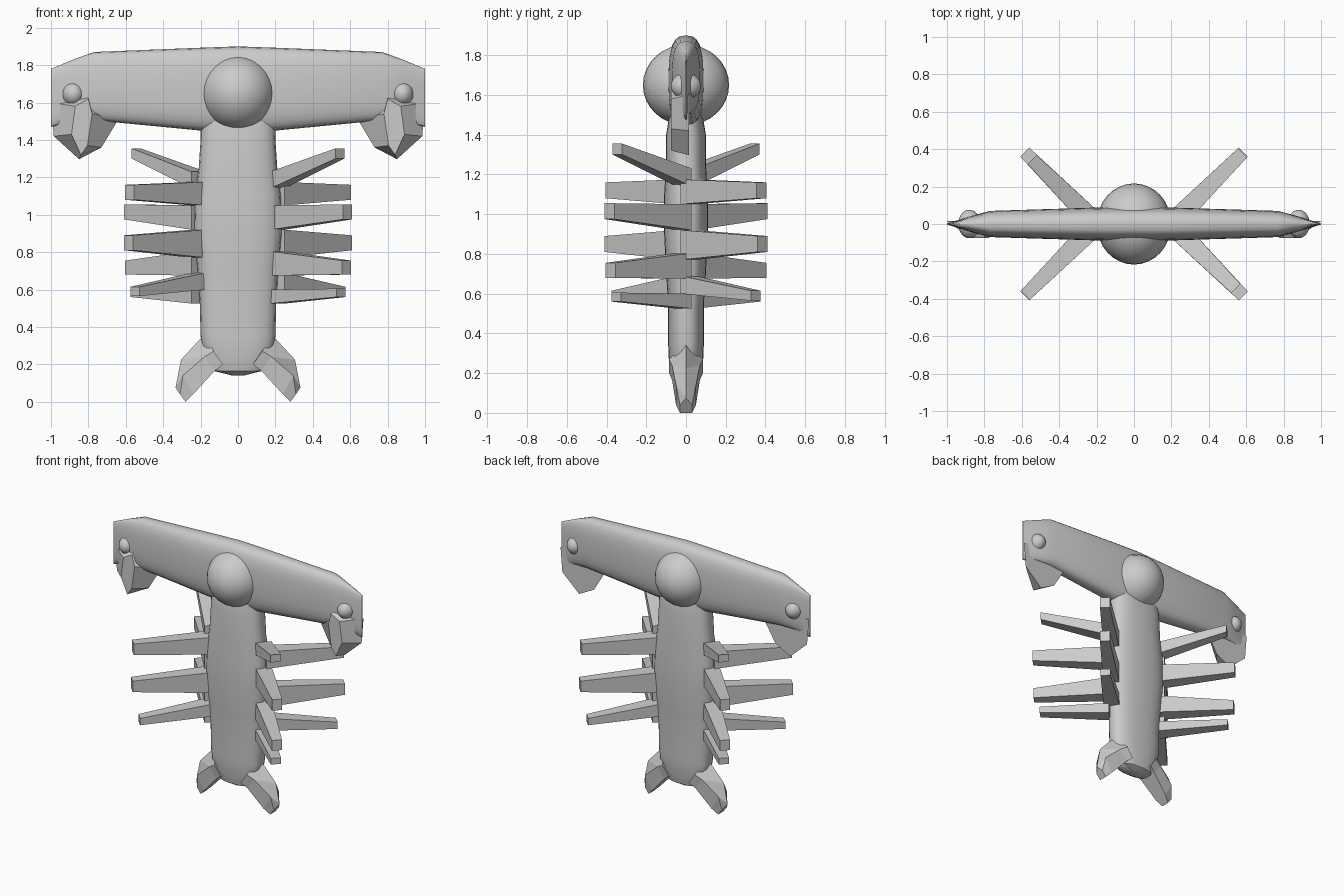
import bpy, bmesh
from math import sin, cos, pi, radians, copysign
from mathutils import Vector

if "Cube" in bpy.data.objects:
    bpy.data.objects.remove(bpy.data.objects["Cube"])


def loft(name, rings, smooth=None):
    """Skin a list of equal-length point rings and cap both ends."""
    bm = bmesh.new()
    vs = [[bm.verts.new(p) for p in r] for r in rings]
    n = len(rings[0])
    for a, b in zip(vs, vs[1:]):
        for i in range(n):
            j = (i + 1) % n
            bm.faces.new((a[i], a[j], b[j], b[i]))
    bm.faces.new(vs[0])
    bm.faces.new(vs[-1])
    bmesh.ops.recalc_face_normals(bm, faces=bm.faces)
    me = bpy.data.meshes.new(name)
    bm.to_mesh(me)
    bm.free()
    if smooth:
        me.polygons.foreach_set("use_smooth", [True] * len(me.polygons))
        me.set_sharp_from_angle(angle=radians(smooth))
    ob = bpy.data.objects.new(name, me)
    bpy.context.collection.objects.link(ob)
    return ob


def oval(a, b, power, n=24):
    """Rounded-box outline with half sizes a and b."""
    f = lambda v: copysign(abs(v) ** (2 / power), v)
    return [(a * f(cos(2 * pi * i / n)), b * f(sin(2 * pi * i / n))) for i in range(n)]


def ball(name, loc, size):
    bpy.ops.mesh.primitive_uv_sphere_add(segments=32, ring_count=16, radius=1, location=loc)
    ob = bpy.context.object
    ob.name = name
    ob.scale = size
    bpy.ops.object.shade_smooth()


# Torso: z, half width, half depth
torso = [(0.14, 0.03, 0.03), (0.165, 0.13, 0.07), (0.23, 0.18, 0.085), (0.35, 0.2, 0.09),
         (0.55, 0.205, 0.09), (0.7, 0.215, 0.1), (0.9, 0.235, 0.11), (1.1, 0.23, 0.11),
         (1.25, 0.21, 0.1), (1.4, 0.2, 0.1), (1.52, 0.2, 0.08)]
loft("torso", [[(x, y, z) for x, y in oval(a, b, 2.5)] for z, a, b in torso], 40)

# Hammer head: x, bottom z, top z, half depth
half = [(0, 1.435, 1.9, 0.09), (0.2, 1.45, 1.893, 0.088), (0.77, 1.505, 1.87, 0.07),
        (0.88, 1.5, 1.83, 0.04), (1.0, 1.47, 1.78, 0.003)]
head = [(-x, lo, hi, d) for x, lo, hi, d in half[:0:-1]] + half
loft("hammer_head", [[(x, y, (lo + hi) / 2 + z) for y, z in oval(d, (hi - lo) / 2, 2.8)]
                     for x, lo, hi, d in head], 40)

# Large central eye bulging out front and back
ball("central_eye", (0, 0, 1.65), (0.2, 0.217, 0.203))

# Mandible and foot outlines
jaw_back = [(0.64, 1.51), (0.73, 1.36), (0.85, 1.297), (0.985, 1.42), (1.0, 1.6), (0.8, 1.65)]
jaw_front = [(0.78, 1.54), (0.805, 1.37), (0.84, 1.32), (0.89, 1.43), (0.87, 1.58), (0.8, 1.62)]
# Foot sections: inner, ridge, outer points in x/z, half depth
foot = [((0.08, 0.2), (0.13, 0.27), (0.18, 0.36), 0.085),
        ((0.125, 0.165), (0.18, 0.24), (0.305, 0.225), 0.07),
        ((0.24, 0.04), (0.295, 0.14), (0.333, 0.08), 0.05),
        ((0.28, 0.0), (0.31, 0.04), (0.333, 0.075), 0.03)]

for s, side in ((1, "right"), (-1, "left")):
    ball(f"{side}_side_eye", (s * 0.88, 0, 1.645), (0.06, 0.076, 0.065))
    loft(f"{side}_mandible", [[(s * x, y, z) for x, z in pts] for pts, y in
                              ((jaw_back, 0.015), (jaw_front, -0.075))])
    rings = []
    for (ix, iz), (mx, mz), (ox, oz), d in foot:
        rings.append([(s * ix, d, iz), (s * mx, d, mz), (s * ox, 0, oz),
                      (s * mx, -d, mz), (s * ix, -d, iz)])
    loft(f"{side}_foot", rings)

# Legs: tapered bars on two alternating diagonals
# diagonal, root bottom/top z, tip bottom/top z, tip x
legs = [(-1, 1.14, 1.23, 1.30, 1.355, 0.545), (1, 1.05, 1.175, 1.08, 1.16, 0.58),
        (-1, 0.92, 1.05, 0.975, 1.055, 0.585), (1, 0.77, 0.92, 0.81, 0.89, 0.585),
        (-1, 0.675, 0.805, 0.68, 0.755, 0.58), (1, 0.6, 0.69, 0.565, 0.615, 0.55),
        (-1, 0.525, 0.6, 0.56, 0.605, 0.55)]
for k, (diag, r0, r1, t0, t1, tx) in enumerate(legs):
    for s in (1, -1):
        def ring(x, w, lo, hi):
            c = Vector((x, x - 0.2))
            o = Vector((1, -1)).normalized() * w
            a, b = c + o, c - o
            return [(s * p.x, s * diag * p.y, z) for p, z in ((a, lo), (b, lo), (b, hi), (a, hi))]
        loft(f"leg_{k + 1}_{'right' if s > 0 else 'left'}",
             [ring(0.21, 0.055, r0, r1), ring(tx, 0.034, t0, t1)])
